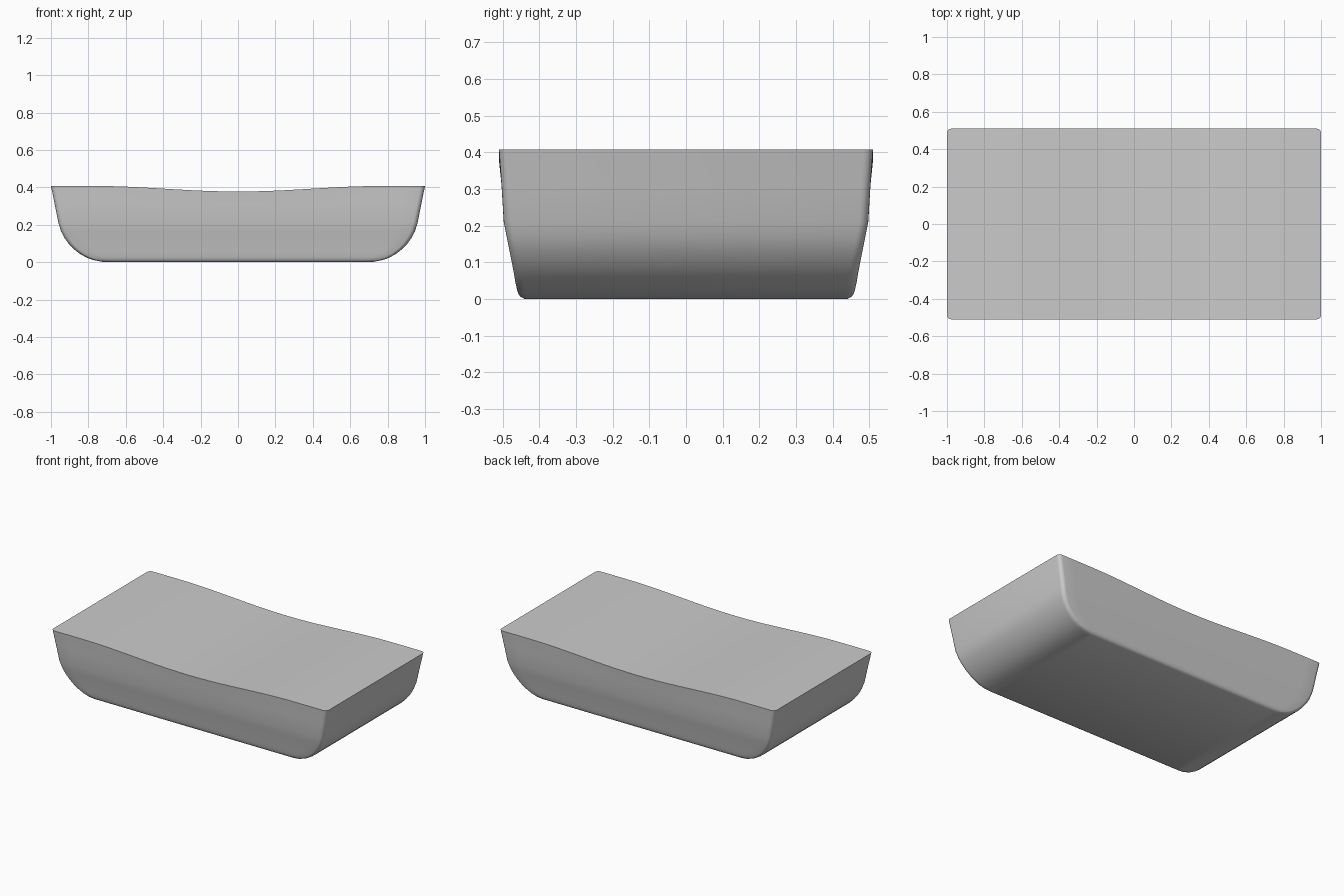
import bpy, bmesh
from math import pi, sin, cos

if "Cube" in bpy.data.objects:
    bpy.data.objects.remove(bpy.data.objects["Cube"])

# Hull levels: height, half length, half width
LEVELS = [(0.003, 0.715, 0.440), (0.006, 0.745, 0.451), (0.013, 0.778, 0.457),
          (0.026, 0.812, 0.461), (0.045, 0.845, 0.465), (0.068, 0.875, 0.469),
          (0.095, 0.902, 0.474), (0.130, 0.928, 0.481), (0.165, 0.946, 0.488),
          (0.210, 0.960, 0.497), (0.310, 0.980, 0.503), (0.408, 1.000, 0.510)]
R, ARC, SPAN = 0.025, 5, 24


def sag(x):
    """Dip of the top edge towards the middle."""
    return 0.015 * (1 + cos(pi * x / 0.78)) if abs(x) < 0.78 else 0


def front_half(hx, hy):
    """Rounded corner, straight front side, rounded corner."""
    arc = [(hx - R + R * sin(a), -hy + R - R * cos(a))
           for a in [pi / 2 * i / ARC for i in range(ARC + 1)]]
    side = [((hx - R) * (2 * i / SPAN - 1), -hy) for i in range(1, SPAN)]
    return [(-x, y) for x, y in reversed(arc)] + side + arc


# Solid hull lofted through rounded rectangles
bm = bmesh.new()
rings = []
for k, (z, hx, hy) in enumerate(LEVELS):
    z = 0 if k == 0 else z
    half = front_half(hx, hy)
    loop = half + [(x, -y) for x, y in reversed(half)]
    top = k == len(LEVELS) - 1
    rings.append([bm.verts.new((x, y, z - sag(x) if top else z)) for x, y in loop])

n = len(rings[0])
for a, b in zip(rings, rings[1:]):
    for i in range(n):
        j = (i + 1) % n
        bm.faces.new((a[i], a[j], b[j], b[i]))

# Flat base and curved top, in strips across the width
for ring in (rings[0], rings[-1]):
    for i in range(n // 2 - 1):
        bm.faces.new((ring[i], ring[i + 1], ring[n - 2 - i], ring[n - 1 - i]))

bmesh.ops.recalc_face_normals(bm, faces=bm.faces)
mesh = bpy.data.meshes.new("hull_block")
bm.to_mesh(mesh)
bm.free()
hull = bpy.data.objects.new("hull_block", mesh)
bpy.context.collection.objects.link(hull)
bpy.context.view_layer.objects.active = hull
hull.select_set(True)
bpy.ops.object.shade_smooth_by_angle(angle=pi / 4)
